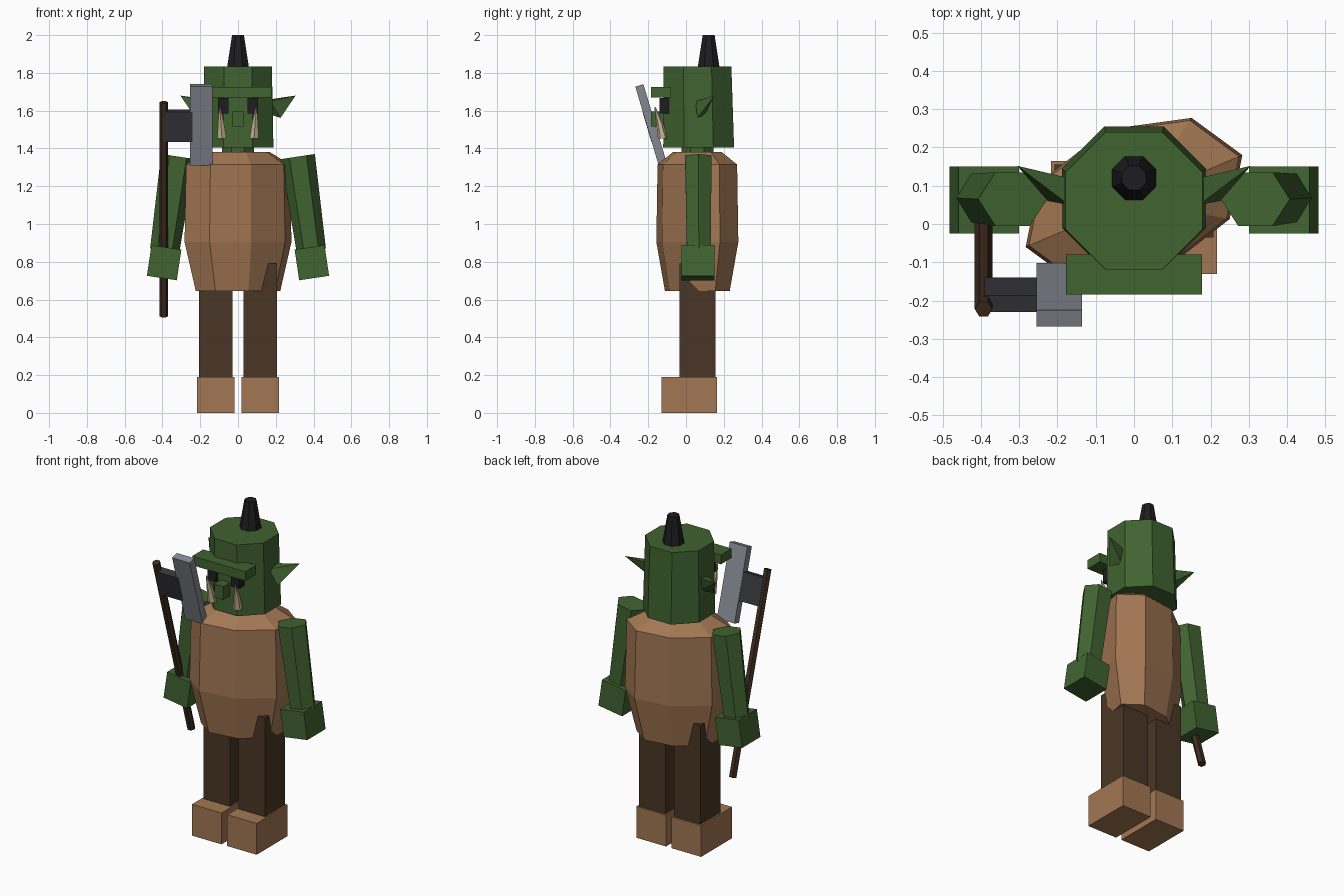
import bpy, bmesh, math
from mathutils import Matrix, Vector

old = bpy.data.objects.get("Cube")
if old:
    bpy.data.objects.remove(old, do_unlink=True)


def material(name, rgb):
    m = bpy.data.materials.new(name)
    m.use_nodes = True
    m.diffuse_color = (*rgb, 1)
    bsdf = next(n for n in m.node_tree.nodes if n.type == 'BSDF_PRINCIPLED')
    bsdf.inputs["Base Color"].default_value = (*rgb, 1)
    bsdf.inputs["Roughness"].default_value = 0.9
    return m


GREEN = material("skin green", (0.051, 0.125, 0.030))
LEATHER = material("leather brown", (0.365, 0.185, 0.087))
TROUSER = material("trouser brown", (0.068, 0.037, 0.019))
WOOD = material("wood brown", (0.050, 0.025, 0.013))
STEEL = material("blade steel", (0.235, 0.245, 0.285))
IRON = material("dark iron", (0.038, 0.036, 0.044))
BLACK = material("black", (0.0125, 0.0120, 0.0135))
IVORY = material("tusk ivory", (0.56, 0.46, 0.29))


def finish(bm, name, mat):
    bmesh.ops.recalc_face_normals(bm, faces=bm.faces)
    me = bpy.data.meshes.new(name)
    bm.to_mesh(me)
    bm.free()
    me.materials.append(mat)
    ob = bpy.data.objects.new(name, me)
    bpy.context.collection.objects.link(ob)
    return ob


def box(name, mat, center, size, rot=None):
    bm = bmesh.new()
    bmesh.ops.create_cube(bm, size=1)
    m = Matrix.Translation(center) @ (rot or Matrix()) @ Matrix.Diagonal((*size, 1))
    bmesh.ops.transform(bm, matrix=m, verts=bm.verts)
    return finish(bm, name, mat)


def loft(name, mat, rings):
    """Skin a stack of equal rings and cap both ends."""
    bm = bmesh.new()
    loops = [[bm.verts.new(p) for p in ring] for ring in rings]
    n = len(loops[0])
    for a, b in zip(loops, loops[1:]):
        for i in range(n):
            j = (i + 1) % n
            bm.faces.new((a[i], a[j], b[j], b[i]))
    bm.faces.new(loops[0][::-1])
    bm.faces.new(loops[-1])
    return finish(bm, name, mat)


def ring(center, u, v, n, turn=0.0):
    """Polygon spanned by the two axis vectors u and v."""
    c, u, v = Vector(center), Vector(u), Vector(v)
    angles = [2 * math.pi * (i + turn) / n for i in range(n)]
    return [c + u * math.cos(a) + v * math.sin(a) for a in angles]


def round_ring(center, r, n=8, turn=0.5):
    return ring(center, (r, 0, 0), (0, r, 0), n, turn)


def hull(name, mat, points):
    bm = bmesh.new()
    for p in points:
        bm.verts.new(p)
    bmesh.ops.convex_hull(bm, input=bm.verts)
    return finish(bm, name, mat)


# Torso: skewed octagon with sloping shoulders and a narrower hem
U, V = Vector((0.283, 0.120, 0)), Vector((-0.07, 0.187, 0))
torso_profile = [(0.645, 0.79), (0.905, 1.0), (1.315, 0.97), (1.38, 0.6)]
loft("torso", LEATHER, [ring((0, 0.06, z), U * s, V * s, 8) for z, s in torso_profile])

# Neck, head and topknot
loft("neck", GREEN, [round_ring((0, 0.06, z), 0.092) for z in (1.3, 1.45)])
loft("head", GREEN, [round_ring((0, 0.067, 1.405), 0.203),
                     round_ring((0, 0.061, 1.835), 0.194)])
loft("topknot", BLACK, [round_ring((0, 0.12, 1.82), 0.064),
                        round_ring((0, 0.12, 2.0), 0.034)])

# Face
box("brow", GREEN, (0, -0.132, 1.698), (0.356, 0.104, 0.056))
box("nose", GREEN, (0, -0.142, 1.556), (0.06, 0.085, 0.08))

# Arm tilt, leaning outward toward the hand
TILT = math.radians(8.5)
across = Vector((math.cos(TILT), 0, math.sin(TILT)))

for side, s in (("left", 1), ("right", -1)):
    def mir(x, y, z):
        return Vector((s * x, y, z))

    box(side + "_eye", BLACK, mir(0.078, -0.115, 1.627), (0.055, 0.05, 0.082))

    # Tusk and ear
    loft(side + "_tusk", IVORY, [
        round_ring(mir(0.085, -0.122, 1.452), 0.027, 6),
        round_ring(mir(0.09, -0.138, 1.53), 0.019, 6),
        round_ring(mir(0.096, -0.165, 1.62), 0.003, 6)])
    hull(side + "_ear", GREEN, [mir(*p) for p in (
        (0.305, 0.152, 1.68), (0.225, 0.06, 1.562), (0.17, 0.05, 1.65),
        (0.17, 0.12, 1.66), (0.17, 0.10, 1.58))])

    # Arm and hand
    ax = mir(*across)
    loft(side + "_arm", GREEN, [
        ring(mir(0.317, 0.065, 1.357), ax * 0.091, (0, 0.081, 0), 6),
        ring(mir(0.388, 0.068, 0.86), ax * 0.078, (0, 0.073, 0), 6)])
    box(side + "_hand", GREEN, mir(0.391, 0.063, 0.795), (0.16, 0.175, 0.164),
        Matrix.Rotation(-s * TILT, 4, 'Y'))

    # Leg and boot
    box(side + "_leg", TROUSER, mir(0.118, 0.06, 0.48), (0.178, 0.19, 0.62))
    box(side + "_boot", LEATHER, mir(0.118, 0.017, 0.095), (0.198, 0.296, 0.19))

# Axe, leaning forward at the top
LEAN = Matrix.Rotation(math.radians(16.5), 4, 'X')
up = LEAN @ Vector((0, 0, 1))
fwd = LEAN @ Vector((0, 1, 0))
grip = Vector((-0.393, -0.185, 1.52))
loft("axe_handle", WOOD, [
    ring(grip + up * d, (0.023, 0, 0), fwd * 0.023, 6) for d in (-1.052, 0.13)])
box("axe_mount", IRON, (-0.315, -0.185, 1.52), (0.15, 0.045, 0.165), LEAN)
box("axe_blade", STEEL, (-0.195, -0.185, 1.525), (0.118, 0.045, 0.435), LEAN)
